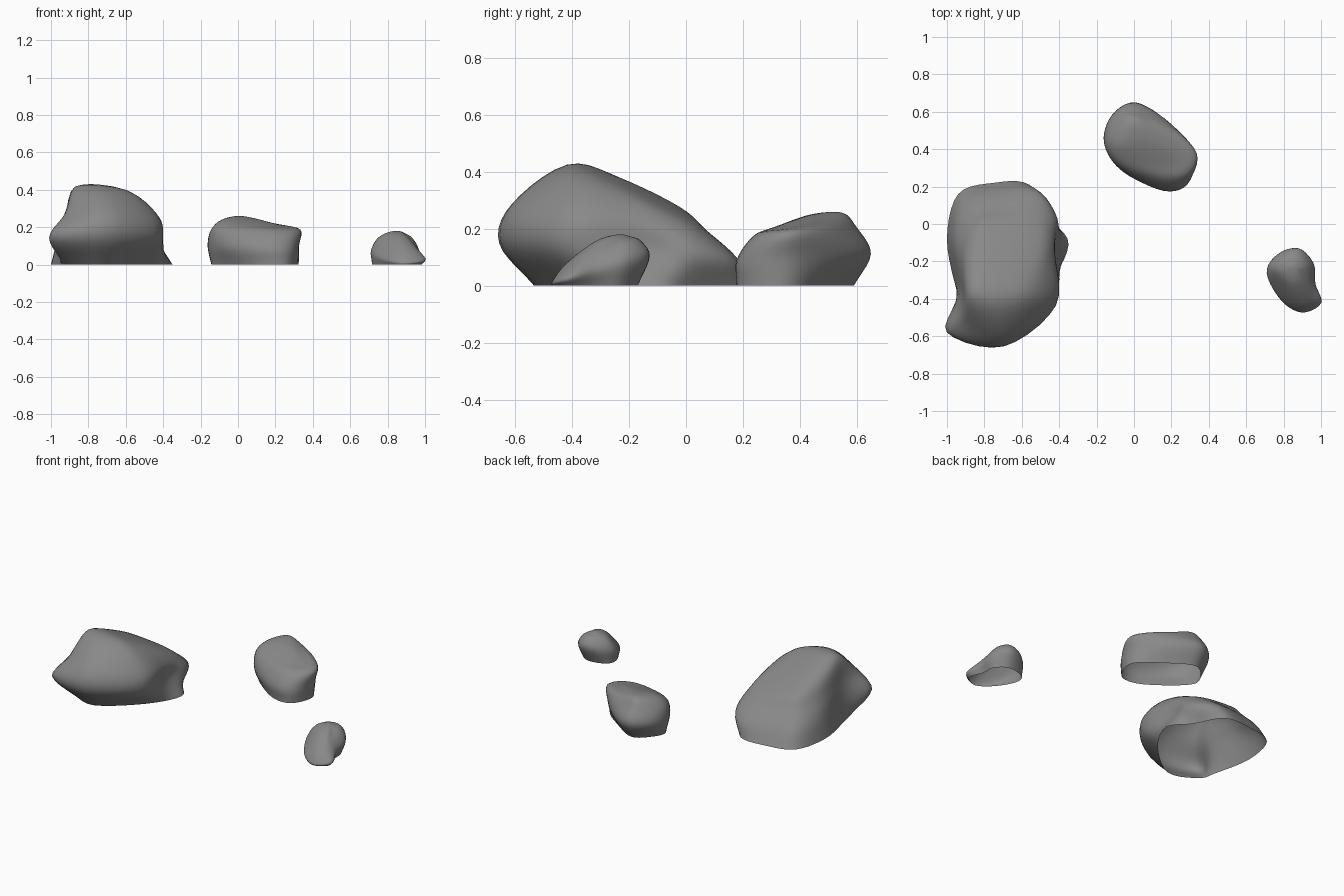
import bpy
import bmesh
from mathutils import Vector

cube = bpy.data.objects.get("Cube")
if cube:
    bpy.data.objects.remove(cube, do_unlink=True)

# One stone material shared by all boulders
stone = bpy.data.materials.new("grey stone")
stone.use_nodes = True
grey = (0.25, 0.25, 0.25, 1)
stone.diffuse_color = grey
shader = stone.node_tree.nodes["Principled BSDF"]
shader.inputs["Base Color"].default_value = grey
shader.inputs["Roughness"].default_value = 0.9

AROUND, UPWARD = 5, 5   # smooth steps between neighbouring control points


def spline(a, b, c, d, t):
    """Catmull-Rom point between b and c."""
    return 0.5 * (2 * b + (c - a) * t
                  + (2 * a - 5 * b + 4 * c - d) * t ** 2
                  + (3 * b - a - 3 * c + d) * t ** 3)


def smooth_ring(contour):
    """Tilted contour (height, x slope, y slope, outline) as a dense closed loop."""
    height, slope_x, slope_y, outline = contour
    points = [Vector((x, y, 0)) / 100 for x, y in outline]
    middle = sum(points, Vector()) / len(points)
    for p in points:
        p.z = height + slope_x * (p.x - middle.x) + slope_y * (p.y - middle.y)
    n = len(points)
    return [spline(points[i - 1], points[i], points[(i + 1) % n],
                   points[(i + 2) % n], step / AROUND)
            for i in range(n) for step in range(AROUND)]


def boulder(name, contours, peak):
    """Loft a hollow, open-bottomed boulder through contours up to its peak."""
    rings = [smooth_ring(c) for c in contours]
    count = len(rings[0])
    peak = Vector(peak)
    columns = []
    for i in range(count):
        path = [ring[i] for ring in rings] + [peak]
        opposite = rings[-1][(i + count // 2) % count]
        path = [2 * path[0] - path[1]] + path + [opposite]
        columns.append([spline(*path[k:k + 4], step / UPWARD)
                        for k in range(len(rings)) for step in range(UPWARD)])

    bm = bmesh.new()
    grid = [[bm.verts.new(p) for p in column] for column in columns]
    tip = bm.verts.new(peak)
    for i, column in enumerate(grid):
        after = grid[(i + 1) % count]
        for k in range(len(column) - 1):
            bm.faces.new((column[k], after[k], after[k + 1], column[k + 1]))
        bm.faces.new((column[-1], after[-1], tip))
    for face in bm.faces:
        face.smooth = True
    mesh = bpy.data.meshes.new(name)
    bm.to_mesh(mesh)
    bm.free()
    mesh.materials.append(stone)
    bpy.context.collection.objects.link(bpy.data.objects.new(name, mesh))


# Outlines are in hundredths, counter-clockwise from the right-hand side
boulder("large_boulder", [
    (0, 0, 0, [(-35, -11), (-45, 3), (-56, 21), (-75, 22), (-94, 16),
               (-100, -8), (-95, -35), (-91, -46), (-72, -53), (-47, -33)]),
    (0.12, 0, -0.06, [(-42, -13), (-41, 3), (-52, 17), (-75, 16), (-91, 11),
                      (-97, -8), (-94, -37), (-100, -58), (-70, -65), (-42, -43)]),
    (0.23, 0, -0.14, [(-43, -17), (-46, 0), (-56, 7), (-75, 7), (-87, 3),
                      (-93, -13), (-92, -36), (-91, -53), (-69, -61), (-44, -42)]),
    (0.34, -0.08, -0.38, [(-52, -20), (-54, -9), (-61, -2), (-74, -1), (-82, -4),
                          (-87, -18), (-88, -34), (-84, -40), (-72, -42), (-58, -37)]),
], (-0.73, -0.24, 0.38))

boulder("middle_boulder", [
    (0, 0, 0, [(32, 36), (16, 50), (0, 59), (-10, 52),
               (-14, 42), (-3, 30), (14, 19), (27, 20)]),
    (0.1, 0, 0.05, [(32, 37), (19, 54), (1, 65), (-12, 58),
                    (-16, 43), (-6, 28), (16, 18), (29, 22)]),
    (0.19, 0, 0.08, [(33, 38), (20, 51), (0, 60), (-10, 54),
                     (-14, 42), (-6, 31), (16, 24), (29, 27)]),
    (0.23, -0.08, 0.16, [(22, 39), (13, 48), (2, 55), (-4, 52),
                         (-7, 43), (-1, 37), (14, 32), (22, 34)]),
], (0.06, 0.45, 0.25))

boulder("small_boulder", [
    (0, 0, 0, [(98, -42), (95, -32), (94, -23), (86, -17),
               (74, -20), (72, -28), (79, -40), (89, -47)]),
    (0.06, 0, 0.25, [(100, -42), (97, -32), (96, -21), (88, -13),
                     (77, -16), (71, -26), (79, -41), (90, -47)]),
    (0.12, 0, 0.3, [(94, -39), (94, -30), (93, -21), (87, -16),
                    (79, -18), (74, -25), (81, -37), (88, -42)]),
    (0.165, 0, 0.15, [(89, -30), (89, -26), (89, -23), (86, -20),
                      (81, -21), (79, -25), (82, -30), (86, -32)]),
], (0.85, -0.24, 0.18))
